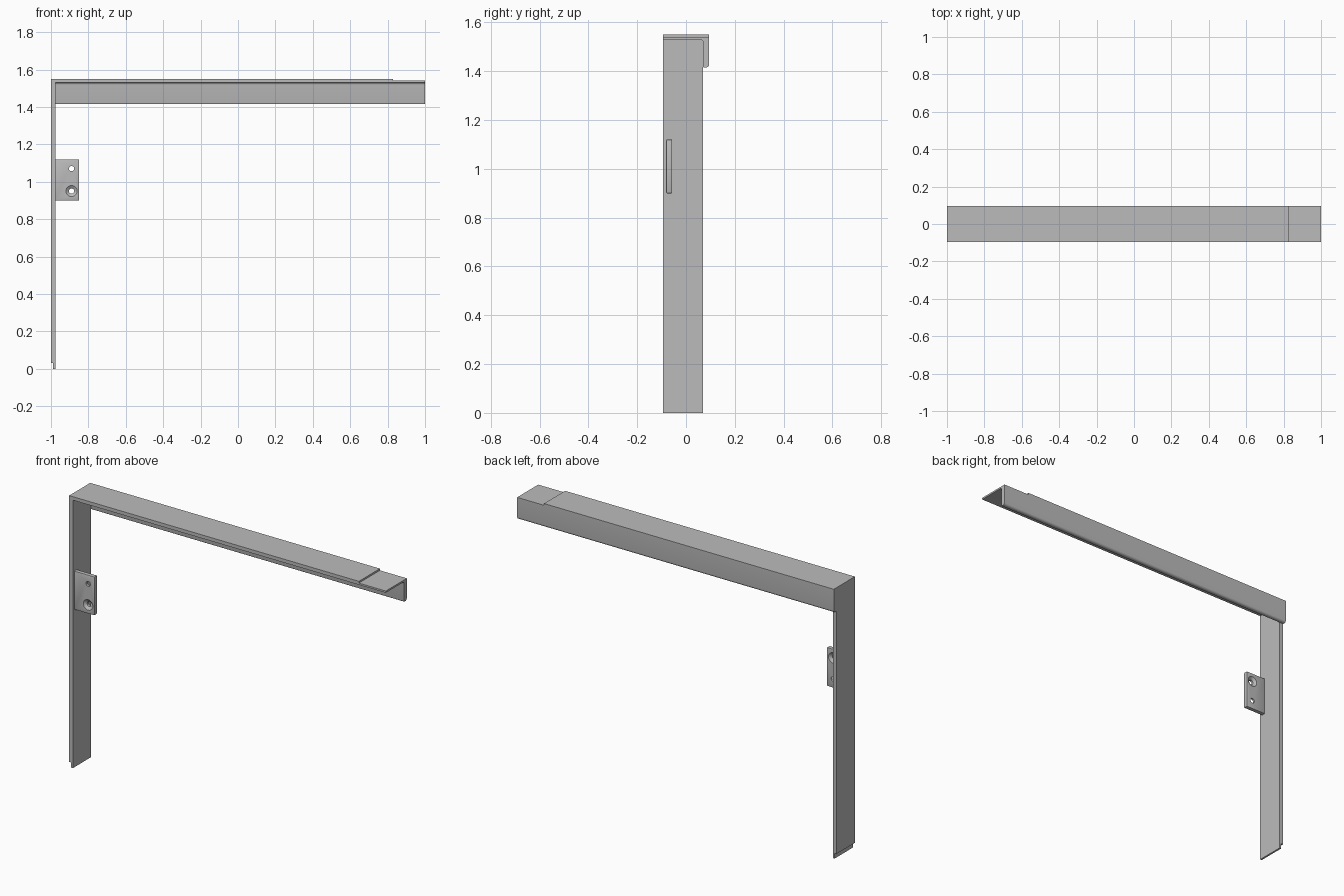
import bpy, bmesh, math
from mathutils import Matrix, Vector

cube = bpy.data.objects.get("Cube")
if cube:
    bpy.data.objects.remove(cube, do_unlink=True)

steel = bpy.data.materials.new("grey steel")
steel.use_nodes = True
GREY = (0.5, 0.5, 0.5, 1)
steel.diffuse_color = GREY
steel.node_tree.nodes["Principled BSDF"].inputs["Base Color"].default_value = GREY


def add_object(name, bm):
    bmesh.ops.recalc_face_normals(bm, faces=bm.faces)
    mesh = bpy.data.meshes.new(name)
    bm.to_mesh(mesh)
    bm.free()
    mesh.materials.append(steel)
    obj = bpy.data.objects.new(name, mesh)
    bpy.context.collection.objects.link(obj)
    return obj


def prism(name, profile, axis, start, end):
    """Extrude a 2D profile along x or y."""
    bm = bmesh.new()
    place = (lambda a, b: (start, a, b)) if axis == "x" else (lambda a, b: (a, start, b))
    face = bm.faces.new([bm.verts.new(place(a, b)) for a, b in profile])
    grown = bmesh.ops.extrude_face_region(bm, geom=[face])
    shift = Vector((1, 0, 0) if axis == "x" else (0, 1, 0)) * (end - start)
    bmesh.ops.translate(bm, vec=shift,
                        verts=[v for v in grown["geom"] if isinstance(v, bmesh.types.BMVert)])
    return add_object(name, bm)


def arc(cx, cz, r, first, last, steps=6):
    angles = [math.radians(first + (last - first) * i / steps) for i in range(steps + 1)]
    return [(cx + r * math.cos(t), cz + r * math.sin(t)) for t in angles]


def cut(target, x, y, z, r1, r2, depth):
    """Bore a round or tapered hole along y."""
    bm = bmesh.new()
    bmesh.ops.create_cone(bm, cap_ends=True, segments=32, radius1=r1, radius2=r2, depth=depth,
                          matrix=Matrix.Translation((x, y, z)) @ Matrix.Rotation(-math.pi / 2, 4, "X"))
    cutter = add_object("hole_cutter", bm)
    cutter.hide_render = True
    mod = target.modifiers.new("hole", "BOOLEAN")
    mod.operation, mod.solver, mod.object = "DIFFERENCE", "EXACT", cutter
    bpy.context.view_layer.objects.active = target
    bpy.ops.object.modifier_apply(modifier=mod.name)
    bpy.data.objects.remove(cutter, do_unlink=True)


FRONT, BACK, INNER = -0.095, 0.095, 0.07

# Angle rail: thin top leg and thicker back flange with rounded corners
rail_profile = ([(FRONT, 1.53), (FRONT, 1.54), (BACK, 1.54)]
                + arc(BACK - 0.014, 1.429, 0.014, 0, -90)
                + arc(INNER + 0.004, 1.419, 0.004, 270, 180, 3)
                + arc(INNER - 0.012, 1.518, 0.012, 0, 90))
rail = prism("angle_rail", rail_profile, "x", -1, 1)

# Cover strip on top, stopping short of the free end
prism("cover_strip", [(-1, 1.54), (-1, 1.55), (0.83, 1.55), (0.83, 1.54)], "y", FRONT, BACK)

# Post with a stepped foot
post = [(-1, 0.03), (-1, 1.53), (-0.977, 1.53), (-0.977, 0), (-0.988, 0), (-0.988, 0.03)]
prism("post", post, "y", FRONT, INNER)

# Fixing tab with two holes, countersunk from opposite sides
tab_front, tab_back = -0.081, -0.057
tab = prism("fixing_tab", [(-0.98, 0.9), (-0.98, 1.12), (-0.85, 1.12), (-0.85, 0.9)],
            "y", tab_front, tab_back)
bevel = tab.modifiers.new("soft_edges", "BEVEL")
bevel.width, bevel.segments = 0.003, 2
bpy.context.view_layer.objects.active = tab
bpy.ops.object.modifier_apply(modifier=bevel.name)
for z in (0.95, 1.07):
    cut(tab, -0.89, -0.069, z, 0.014, 0.014, 0.1)
cut(tab, -0.89, tab_front + 0.005, 0.95, 0.034, 0.012, 0.016)
cut(tab, -0.89, tab_back - 0.005, 1.07, 0.012, 0.034, 0.016)

# Smooth the rounded parts, keeping edges sharp
bpy.ops.object.select_all(action="DESELECT")
for obj in (rail, tab):
    obj.select_set(True)
bpy.context.view_layer.objects.active = rail
bpy.ops.object.shade_smooth_by_angle(angle=math.radians(32))
